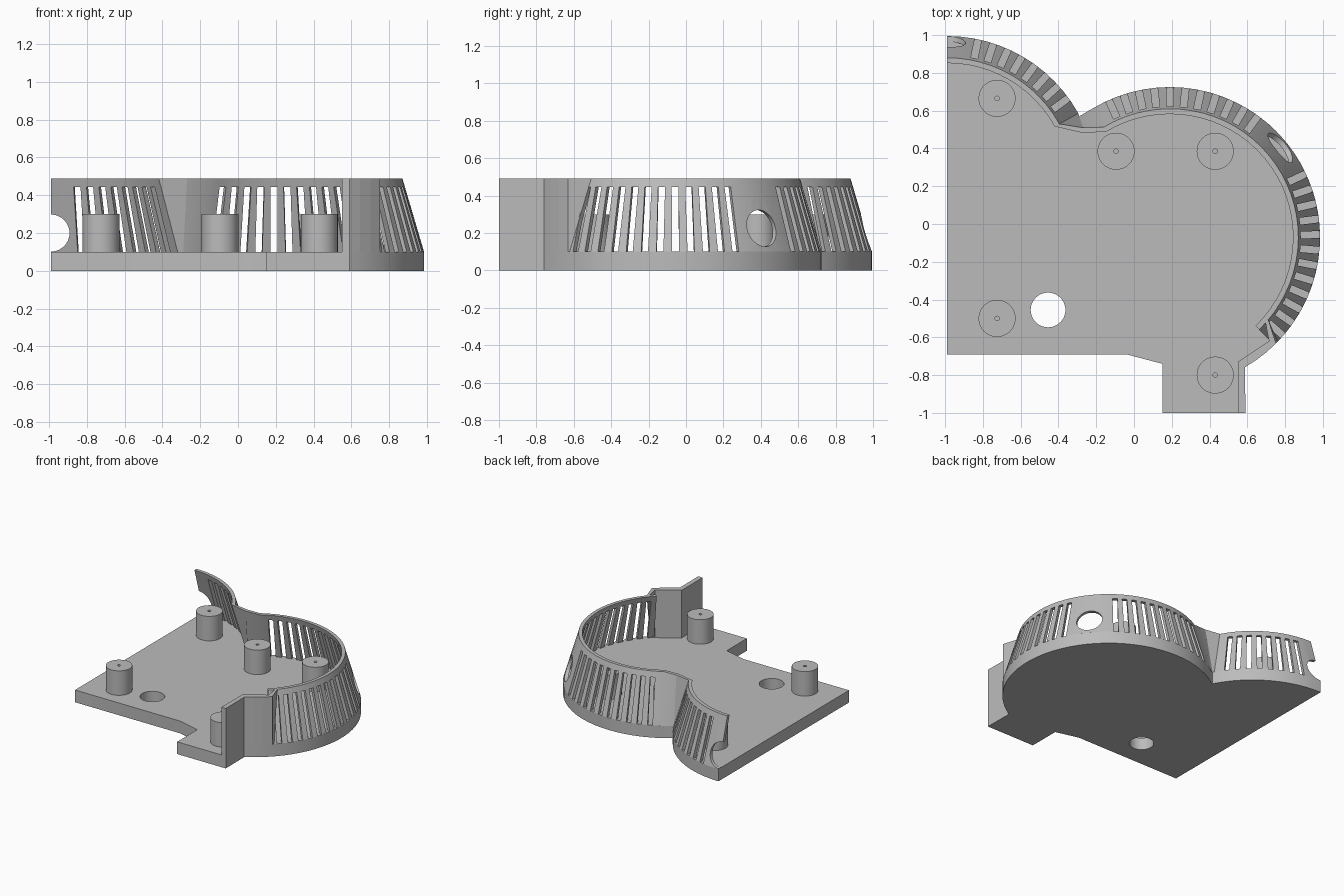
import bpy, bmesh
from math import sin, cos, radians, pi
from mathutils import Matrix, Vector

if "Cube" in bpy.data.objects:
    bpy.data.objects.remove(bpy.data.objects["Cube"])

GREY = bpy.data.materials.new("plain grey")
GREY.use_nodes = True
GREY.diffuse_color = (0.5, 0.5, 0.5, 1)
GREY.node_tree.nodes["Principled BSDF"].inputs["Base Color"].default_value = (0.5, 0.5, 0.5, 1)

BIG, SMALL = Vector((0.19, -0.07)), Vector((-0.99, 0.2))
VALLEY = Vector((-0.29, 0.57))
FLOOR, TOP, R_LOW, R_TOP, THICK = 0.1, 0.49, 0.795, 0.68, 0.028


def polar(centre, r, deg):
    a = radians(deg)
    return centre + Vector((cos(a), sin(a))) * r


def arc(centre, r, start, end, steps):
    return [polar(centre, r, start + (end - start) * i / steps) for i in range(steps + 1)]


def make_object(name, bm):
    bmesh.ops.recalc_face_normals(bm, faces=bm.faces[:])
    mesh = bpy.data.meshes.new(name)
    bm.to_mesh(mesh)
    bm.free()
    mesh.materials.append(GREY)
    ob = bpy.data.objects.new(name, mesh)
    bpy.context.collection.objects.link(ob)
    return ob


def prism(name, outline, z0, z1):
    bm = bmesh.new()
    face = bm.faces.new([bm.verts.new((p.x, p.y, z0)) for p in outline])
    out = bmesh.ops.extrude_face_region(bm, geom=[face])["geom"]
    bmesh.ops.translate(bm, vec=(0, 0, z1 - z0),
                        verts=[v for v in out if isinstance(v, bmesh.types.BMVert)])
    return make_object(name, bm)


def add_cylinder(bm, r, depth, matrix, segments=40):
    bmesh.ops.create_cone(bm, cap_ends=True, segments=segments, radius1=r, radius2=r,
                          depth=depth, matrix=matrix)


def cut(ob, bm):
    """Subtract a cutter mesh and bake the result."""
    cutter = make_object("cutter", bm)
    cutter.hide_render = True
    mod = ob.modifiers.new("cut", "BOOLEAN")
    mod.object, mod.solver = cutter, "EXACT"
    deps = bpy.context.evaluated_depsgraph_get()
    mesh = bpy.data.meshes.new_from_object(ob.evaluated_get(deps))
    ob.modifiers.clear()
    ob.data = mesh
    bpy.data.objects.remove(cutter)


def smooth(ob):
    bpy.ops.object.select_all(action="DESELECT")
    ob.select_set(True)
    bpy.context.view_layer.objects.active = ob
    bpy.ops.object.shade_smooth_by_angle(angle=radians(25))


# base plate with its cable hole
outline = [Vector(p) for p in ((-0.99, -0.69), (-0.04, -0.69), (0.15, -0.74), (0.15, -1), (0.59, -1))]
outline += arc(BIG, R_LOW, -60, 126, 36) + [VALLEY] + arc(SMALL, R_LOW, 29, 90, 12)
plate = prism("base_plate", outline, 0, FLOOR)
bm = bmesh.new()
add_cylinder(bm, 0.092, 1, Matrix.Translation((-0.455, -0.455, 0)))
cut(plate, bm)

# leaning wall, lofted along both arcs and across the flat panel between them
def station(centre, deg):
    return [(polar(centre, r, deg), z) for r, z in (
        (R_LOW, FLOOR), (R_TOP, TOP), (R_TOP - THICK, TOP), (R_LOW - THICK, FLOOR))]


stations = [station(BIG, -46 + i * 167 / 33) for i in range(34)]
inward = Vector((0, -THICK))
rim = Vector((-0.27, 0.51))
stations.append([(VALLEY, FLOOR), (rim, TOP), (rim + inward, TOP), (VALLEY + inward, FLOOR)])
stations += [station(SMALL, 29 + i * 61 / 12) for i in range(13)]
bm = bmesh.new()
rings = [[bm.verts.new((p.x, p.y, z)) for p, z in s] for s in stations]
for a, b in zip(rings, rings[1:]):
    for i in range(4):
        j = (i + 1) % 4
        bm.faces.new((a[i], a[j], b[j], b[i]))
bm.faces.new(rings[0])
bm.faces.new(rings[-1])
wall = make_object("vented_wall", bm)

# vent slots and the two round cable openings
bm = bmesh.new()
slots = [(BIG, d) for d in list(range(-41, 27, 6)) + list(range(54, 119, 6))]
slots += [(SMALL, d) for d in range(36, 82, 6)]
for centre, deg in slots:
    p = polar(centre, 0.74, deg)
    bmesh.ops.create_cube(bm, size=1, matrix=Matrix.Translation((p.x, p.y, 0.2475))
                          @ Matrix.Rotation(radians(deg), 4, "Z")
                          @ Matrix.Diagonal((0.3, 0.037, 0.395, 1)))
for centre, deg, z in ((BIG, 39, 0.225), (SMALL, 90, 0.2)):
    p = polar(centre, 0.74, deg)
    add_cylinder(bm, 0.098, 0.3, Matrix.Translation((p.x, p.y, z))
                 @ Matrix.Rotation(radians(deg), 4, "Z") @ Matrix.Rotation(pi / 2, 4, "Y"))
cut(wall, bm)

# upright end wall beside the front tab
outline = [Vector(p) for p in ((0.55, -1), (0.59, -1))] + arc(BIG, R_LOW, -60, -45, 3)
outline += [polar(BIG, R_TOP, -40), polar(BIG, R_TOP - THICK, -40)]
outline += [Vector(p) for p in ((0.715, -0.62), (0.55, -0.73))]
end_wall = prism("end_wall", outline, FLOOR, TOP)
# lean the joint so that it follows the vented wall
for v in end_wall.data.vertices:
    d = v.co.xy - BIG
    if v.co.z < 0.2 and d.y > -0.5:
        v.co.xy = polar(BIG, d.length + R_LOW - R_TOP, -44)

# mounting posts with pilot holes
posts = []
for i, (x, y) in enumerate(((-0.725, 0.665), (-0.095, 0.385), (0.43, 0.385), (-0.725, -0.5), (0.43, -0.8))):
    bm = bmesh.new()
    add_cylinder(bm, 0.098, 0.2, Matrix.Translation((x, y, 0.2)))
    post = make_object(f"mounting_post_{i + 1}", bm)
    bm = bmesh.new()
    add_cylinder(bm, 0.012, 0.3, Matrix.Translation((x, y, 0.3)), 12)
    cut(post, bm)
    posts.append(post)

for ob in [plate, wall] + posts:
    smooth(ob)
